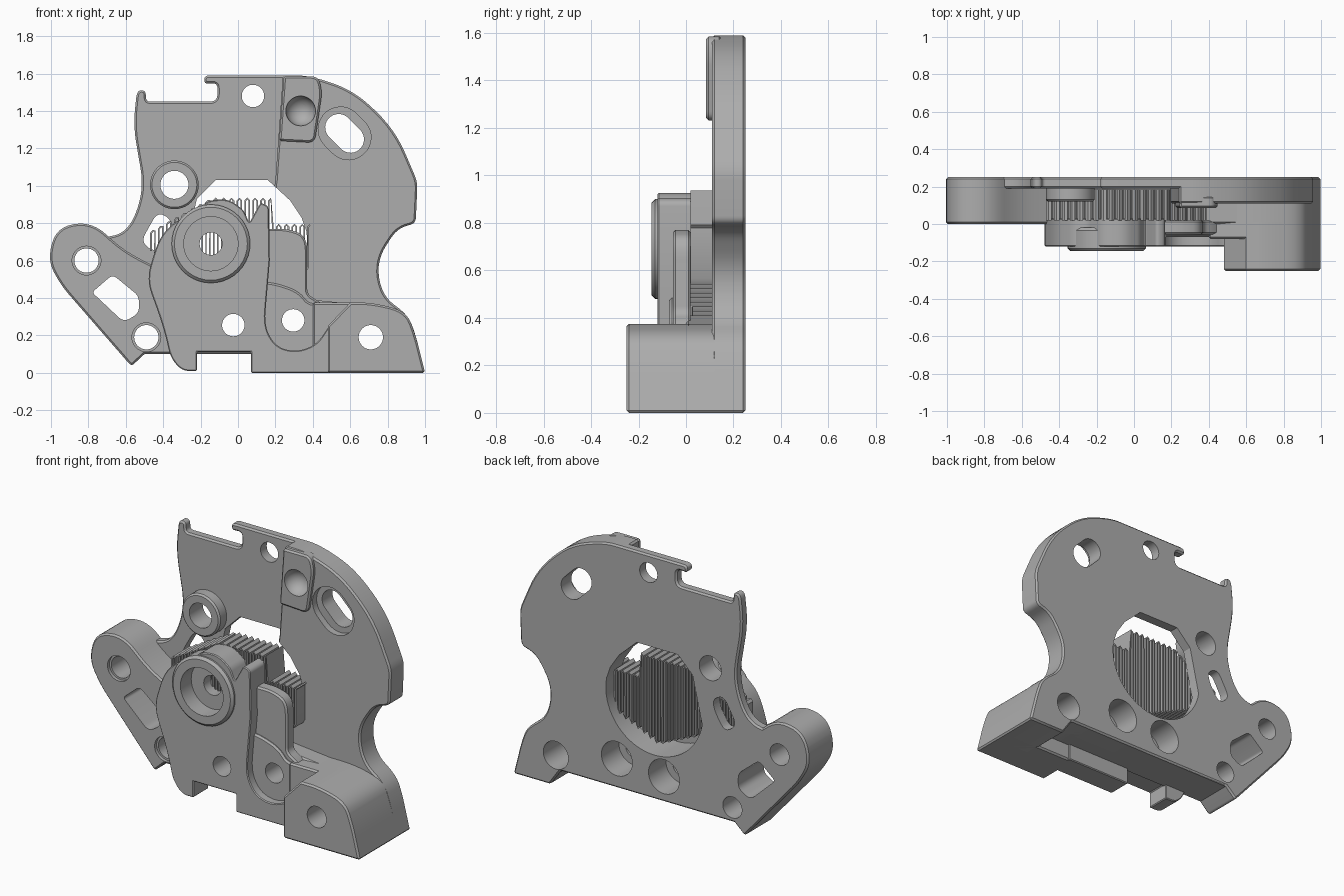
import bpy, bmesh, math
from mathutils import Vector

if "Cube" in bpy.data.objects:
    bpy.data.objects.remove(bpy.data.objects["Cube"], do_unlink=True)

grey = bpy.data.materials.new("plain_grey")
grey.use_nodes = True
grey.diffuse_color = (0.42, 0.42, 0.42, 1)
grey.node_tree.nodes["Principled BSDF"].inputs["Base Color"].default_value = grey.diffuse_color
cutters = []


def outline(points, steps=6):
    """Round each corner; an optional third value is the rounding length."""
    result, count = [], len(points)
    for i, point in enumerate(points):
        corner = Vector(point[:2])
        size = point[2] if len(point) > 2 else 0
        if not size:
            result.append(corner)
            continue
        before = Vector(points[i - 1][:2]) - corner
        after = Vector(points[(i + 1) % count][:2]) - corner
        a = corner + before.normalized() * min(size, before.length * 0.48)
        b = corner + after.normalized() * min(size, after.length * 0.48)
        for k in range(steps + 1):
            t = k / steps
            result.append(a * (1 - t) ** 2 + corner * 2 * t * (1 - t) + b * t * t)
    return result


def new_object(name, bm):
    bmesh.ops.recalc_face_normals(bm, faces=bm.faces)
    mesh = bpy.data.meshes.new(name)
    bm.to_mesh(mesh)
    bm.free()
    mesh.materials.append(grey)
    obj = bpy.data.objects.new(name, mesh)
    bpy.context.scene.collection.objects.link(obj)
    return obj


def prism(name, points, front, back, bevel=0.01):
    """Extrude an x, z outline from front to back along y."""
    bm = bmesh.new()
    face = bm.faces.new([bm.verts.new((p[0], front, p[1])) for p in outline(points)])
    extruded = bmesh.ops.extrude_face_region(bm, geom=[face])["geom"]
    moved = [v for v in extruded if isinstance(v, bmesh.types.BMVert)]
    bmesh.ops.translate(bm, verts=moved, vec=(0, back - front, 0))
    obj = new_object(name, bm)
    if bevel:
        mod = obj.modifiers.new("edge", "BEVEL")
        mod.width, mod.segments = bevel, 1
        mod.limit_method, mod.angle_limit = "ANGLE", math.radians(50)
    return obj


def circle(x, z, r, start=0, end=360, count=40):
    full = end - start == 360
    angles = [math.radians(start + (end - start) * i / (count if full else count - 1)) for i in range(count)]
    return [(x + r * math.cos(a), z + r * math.sin(a)) for a in angles]


def slot(x, z, r, half):
    shift = half * math.sqrt(0.5)
    return circle(x + shift, z - shift, r, -135, 45, 16) + circle(x - shift, z + shift, r, 45, 225, 16)


def cut(points, parts, front=-1, back=1):
    tool = prism("cutter", points, front, back, 0)
    cut_with(tool, parts)


def cut_with(tool, parts):
    tool.hide_render = True
    cutters.append(tool)
    for part in parts:
        mod = part.modifiers.new("cut", "BOOLEAN")
        mod.operation, mod.solver, mod.object = "DIFFERENCE", "EXACT", tool


# Back plate: thick right half and thin left half
thick_plate = prism("thick_back_plate", [
    (0.24, 1.59), (0.38, 1.59, 0.1), (0.62, 1.51, 0.13), (0.84, 1.3, 0.14), (0.96, 1.02, 0.04),
    (0.95, 0.8, 0.03), (0.85, 0.77, 0.06), (0.74, 0.6, 0.12), (0.77, 0.41, 0.1), (0.91, 0.31, 0.1),
    (0.95, 0.2, 0.05), (1, 0), (0.75, 0), (0.68, 0.1), (0.1, 0.1), (0.1, 0.4), (0.2, 1.03)], 0.11, 0.25)
thin_plate = prism("thin_back_plate", [
    (0.28, 1.59), (-0.18, 1.59, 0.03), (-0.18, 1.545, 0.02), (-0.11, 1.55, 0.03), (-0.11, 1.45, 0.04),
    (-0.49, 1.45, 0.02), (-0.495, 1.51, 0.02), (-0.54, 1.51, 0.04), (-0.56, 1.32, 0.1), (-0.505, 1, 0.1),
    (-0.55, 0.83, 0.08), (-0.62, 0.74, 0.06), (-0.75, 0.72), (-0.6, 0.3), (-0.5, 0.1), (0.3, 0.1)],
    0.19, 0.25)

# Left arm running into the solid lower body
arm = prism("left_arm_body", [
    (-0.57, 0.035, 0.02), (-0.94, 0.46, 0.06), (-1.02, 0.6, 0.12), (-0.97, 0.78, 0.13), (-0.78, 0.81, 0.12),
    (-0.62, 0.66, 0.1), (-0.45, 0.57, 0.1), (-0.2, 0.45), (0.6, 0.37), (0.6, 0.1), (-0.5, 0.1)], 0, 0.25)

# Right foot block
side = [(0.72, 0.375, 0.1), (0.9, 0.33, 0.12), (0.95, 0.2, 0.07), (1, 0)]
block_front = prism("foot_block_front", side + [(0.48, 0), (0.48, 0.25), (0.6, 0.375)], -0.25, 0.02)
block_back = prism("foot_block_back", side + [(0.75, 0), (0.68, 0.1), (0.4, 0.1), (0.4, 0.375)], -0.08, 0.25)

# Front cover with its round boss
cover = prism("front_cover", [
    (-0.22, 0.01), (-0.3, 0.01, 0.05), (-0.36, 0.08, 0.05), (-0.4, 0.25, 0.1), (-0.49, 0.5, 0.08),
    (-0.42, 0.73, 0.1), (-0.32, 0.82, 0.04), (-0.25, 0.83, 0.03), (-0.17, 0.92, 0.05), (-0.05, 0.93, 0.05),
    (0.03, 0.87, 0.02), (0.06, 0.8, 0.02), (0.12, 0.91, 0.02), (0.165, 0.89, 0.02), (0.17, 0.6),
    (0.14, 0.25, 0.08), (0.2, 0.14, 0.06), (0.31, 0.11, 0.08), (0.42, 0.15, 0.08), (0.48, 0.24),
    (0.52, 0.24), (0.52, 0), (0.07, 0), (0.07, 0.11), (-0.22, 0.11)], -0.12, 0.03)
boss = prism("cover_boss", circle(-0.145, 0.69, 0.21), -0.145, -0.02, 0.015)

# Lug stack between cover and foot block
lug = prism("right_lug", [
    (0.1, 0.77), (0.27, 0.77, 0.05), (0.37, 0.73, 0.08), (0.37, 0.42, 0.03), (0.45, 0.37),
    (0.45, 0.2), (0.1, 0.2)], -0.055, 0.02)
lug_floor = prism("lug_floor", [
    (0.1, 0.49), (0.2, 0.48, 0.05), (0.32, 0.44, 0.06), (0.38, 0.37, 0.03), (0.6, 0.37),
    (0.6, 0.1), (0.1, 0.1)], -0.07, 0.02)

# Raised pad and ring on the plate
pad = prism("upper_pad", [
    (0.245, 1.585), (0.43, 1.585, 0.04), (0.45, 1.5, 0.04), (0.41, 1.23, 0.04), (0.22, 1.24)], 0.085, 0.15)
ring = prism("plate_ring", circle(-0.34, 1.005, 0.13), 0.12, 0.22)

# Central opening, flat topped and round below
cut(circle(0.04, 0.7, 0.33, 190, 370, 32) + [(0.34, 0.83), (0.28, 0.92), (0.16, 1.03), (-0.12, 1.03),
    (-0.22, 0.93)], [thick_plate, thin_plate, arm, block_back])

# Triangular and angled windows
cut([(-0.52, 0.7, 0.05), (-0.43, 0.86, 0.05), (-0.355, 0.82, 0.04), (-0.37, 0.75, 0.04), (-0.44, 0.64, 0.05)],
    [thin_plate, arm])
window = [(-0.78, 0.43, 0.02), (-0.67, 0.525, 0.03), (-0.53, 0.41, 0.03), (-0.53, 0.32, 0.03),
          (-0.61, 0.27, 0.04)]
cut(window, [thin_plate, arm])

# Screw holes and counterbores
cut(circle(0.08, 1.48, 0.06), [thin_plate])
cut(circle(-0.34, 1.005, 0.075), [thin_plate, ring])
for x, z, r in [(-0.81, 0.6, 0.065), (-0.49, 0.19, 0.065)]:
    cut(circle(x, z, r), [arm, thin_plate])
    cut(circle(x, z, r + 0.012), [arm], -0.1, 0.02)
cut(circle(0.71, 0.19, 0.065), [block_front, block_back, thick_plate])
cut(circle(0.71, 0.19, 0.085), [block_back, thick_plate], 0.05, 1)
for x, z, parts in [(0.295, 0.28, [lug, lug_floor]), (-0.025, 0.255, [cover])]:
    cut(circle(x, z, 0.06), parts + [arm])
    cut(circle(x, z, 0.105), [arm, thin_plate, thick_plate], 0.08, 1)
cut(slot(0.57, 1.28, 0.072, 0.045), [thick_plate])
cut(slot(0.57, 1.28, 0.12, 0.03), [thick_plate], 0, 0.15)
cut(circle(-0.145, 0.69, 0.145), [boss, cover], -1, -0.04)
cut(circle(-0.145, 0.69, 0.06), [boss, cover])

# Round dimple in the pad
bm = bmesh.new()
bmesh.ops.create_uvsphere(bm, u_segments=32, v_segments=16, radius=0.08)
bmesh.ops.translate(bm, verts=bm.verts, vec=(0.335, 0.08, 1.4))
cut_with(new_object("dimple_cutter", bm), [pad, thick_plate])

# Folded thin wall behind the cover
path, pitch = [], 0.021
for i in range(41):
    x = -0.465 + i * pitch
    top = 0.78 if x > 0.18 else 0.92 - 0.55 * max(0, -x - 0.15)
    low = 0.42 + 0.45 * abs(x - 0.05)
    ends = [low, top] if i % 2 == 0 else [top, low]
    path += [(x, ends[0]), (x, ends[1]), (x + pitch / 2, ends[1] + (0.012 if i % 2 == 0 else -0.012))]
bm = bmesh.new()
rows = [[bm.verts.new((x, y, z)) for y in (0.02, 0.185)] for x, z in path]
for a, b in zip(rows, rows[1:]):
    bm.faces.new((a[0], b[0], b[1], a[1]))
fold = new_object("folded_wall", bm)
solid = fold.modifiers.new("thickness", "SOLIDIFY")
solid.thickness, solid.offset = 0.009, 0

# Bake the cuts, drop the cutters and shade
bpy.context.view_layer.update()
graph = bpy.context.evaluated_depsgraph_get()
parts = [thick_plate, thin_plate, arm, block_front, block_back, cover, boss, lug, lug_floor, pad, ring, fold]
baked = [bpy.data.meshes.new_from_object(p.evaluated_get(graph)) for p in parts]
for part, mesh in zip(parts, baked):
    part.modifiers.clear()
    part.data = mesh
for tool in cutters:
    bpy.data.objects.remove(tool, do_unlink=True)
bpy.ops.object.select_all(action="DESELECT")
for part in parts:
    part.select_set(True)
bpy.context.view_layer.objects.active = parts[0]
bpy.ops.object.shade_smooth_by_angle(angle=math.radians(30))
